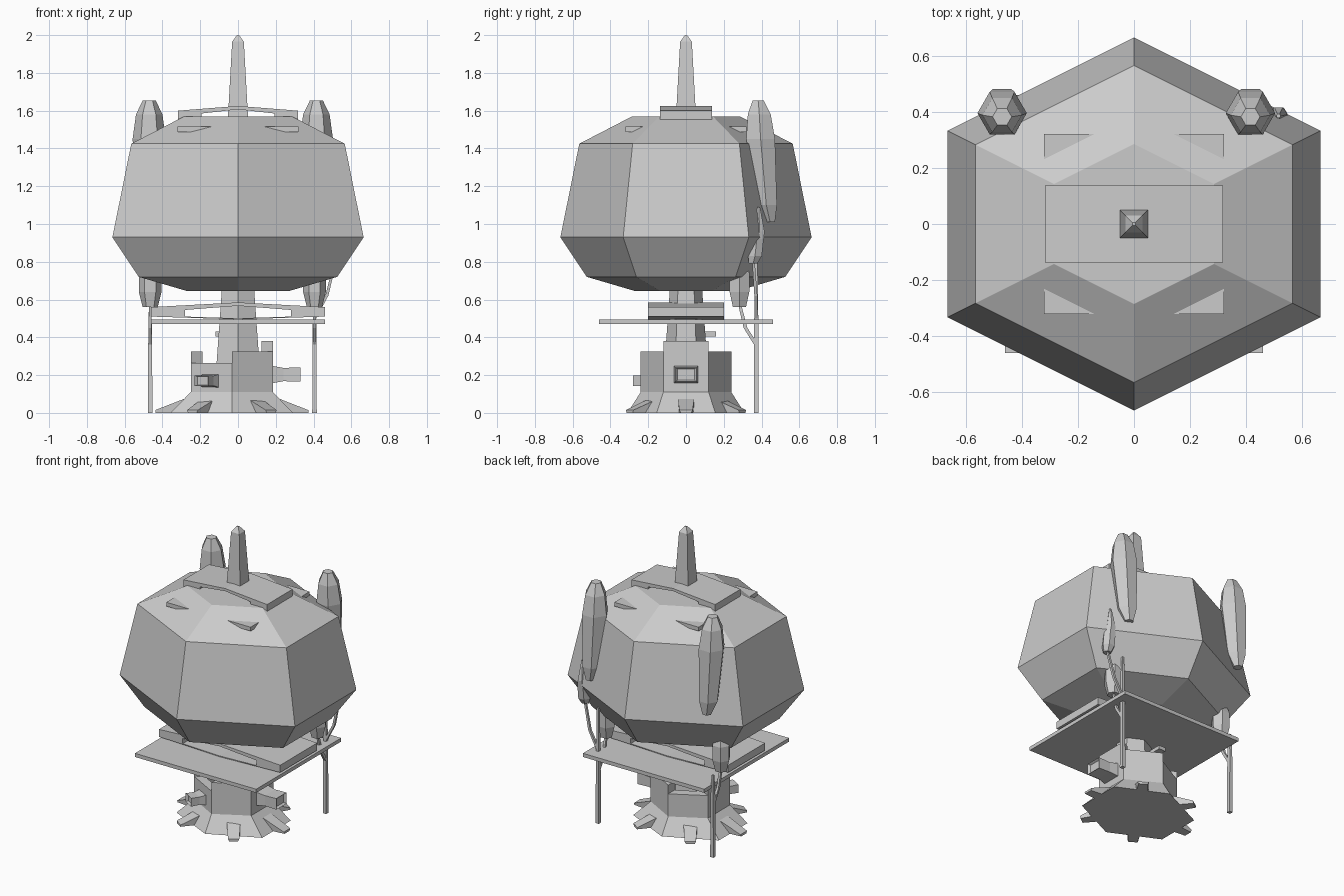
import bpy, bmesh, math
from mathutils import Vector, Matrix

if "Cube" in bpy.data.objects:
    bpy.data.objects.remove(bpy.data.objects["Cube"])

HEX = [(0, -1), (1, -.5), (1, .5), (0, 1), (-1, .5), (-1, -.5)]   # stretched hexagon
SQUARE = [(-1, -1), (1, -1), (1, 1), (-1, 1)]
REGULAR = [(math.cos(i * math.pi / 3), math.sin(i * math.pi / 3)) for i in range(6)]


def finish(name, bm, matrix=None):
    bmesh.ops.recalc_face_normals(bm, faces=bm.faces)
    mesh = bpy.data.meshes.new(name)
    bm.to_mesh(mesh)
    bm.free()
    ob = bpy.data.objects.new(name, mesh)
    if matrix:
        ob.matrix_world = matrix
    bpy.context.collection.objects.link(ob)
    return ob


def loft(name, shape, rings, matrix=None):
    """Stack of scaled outlines; each ring is (cx, cy, z, rx, ry)."""
    bm = bmesh.new()
    loops = [[bm.verts.new((cx + x * rx, cy + y * ry, z)) for x, y in shape]
             for cx, cy, z, rx, ry in rings]
    n = len(shape)
    for a, b in zip(loops, loops[1:]):
        for i in range(n):
            j = (i + 1) % n
            bm.faces.new((a[i], a[j], b[j], b[i]))
    bm.faces.new(loops[0][::-1])
    bm.faces.new(loops[-1])
    return finish(name, bm, matrix)


def box(name, x, y, z0, z1):
    return loft(name, SQUARE, [(0, 0, z0, x, y), (0, 0, z1, x, y)])


def bent_frame(name, top, scale, depth):
    """Shallow gabled frame with an open middle, extruded along y."""
    outer = [(-.46, -.075), (-.46, -.025), (0, 0), (.46, -.025), (.46, -.075), (0, -.09)]
    inner = [(-.28, -.075), (-.28, -.04), (0, -.018), (.28, -.04), (.28, -.075), (0, -.084)]
    bm = bmesh.new()
    rows = [[bm.verts.new((x * scale, y, top + z)) for x, z in prof]
            for prof, y in ((outer, -depth), (outer, depth), (inner, depth), (inner, -depth))]
    for k in range(4):
        a, b = rows[k], rows[(k + 1) % 4]
        for i in range(6):
            j = (i + 1) % 6
            bm.faces.new((a[i], a[j], b[j], b[i]))
    return finish(name, bm)


# Main hexagonal body
loft("body", HEX, [(0, 0, z, r, r) for z, r in
                   ((.645, .27), (.72, .525), (.93, .665), (1.425, .565), (1.57, .285))])

# Roof platform, frame and spire
box("roof_platform", .32, .32, 1.488, 1.515)
bent_frame("roof_frame", 1.625, .69, .138)
loft("spire", SQUARE, [(0, 0, z, r, r) for z, r in
                       ((1.55, .054), (1.965, .031), (2.0, .006))])

# Trunk, lower platform and frame
loft("trunk", HEX, [(0, 0, .1, .125, .125), (0, 0, .66, .085, .085)])
box("lower_platform", .46, .46, .47, .495)
bent_frame("lower_frame", .585, 1, .2)
loft("trunk_stub", SQUARE, [(-.095, .115, .405, .025, .045), (-.095, .115, .43, .025, .045)])

# Flared foot
CX = -.033
loft("foot", HEX, [(CX, 0, 0, .325, .31), (CX, 0, .11, .217, .24)])

# Stepped ring of six walls
for i, h in enumerate((.325, .38, .325, .265, .325, .265)):
    a, b = HEX[i], HEX[(i + 1) % 6]
    outline = [a, b, (b[0] * .72, b[1] * .72), (a[0] * .72, a[1] * .72)]
    loft(f"base_wall_{i}", outline, [(CX, 0, .1, .217, .24), (CX, 0, h, .217, .24)])

# Root wedges, one at the middle of each foot side
for i in range(6):
    a, b = HEX[i], HEX[(i + 1) % 6]
    mid = Vector(((a[0] + b[0]) / 2 * .325, (a[1] + b[1]) / 2 * .31, 0))
    m = Matrix.Translation((CX, 0, 0)) @ Matrix.Rotation(math.atan2(mid.y, mid.x), 4, 'Z')
    r = mid.length
    bm = bmesh.new()
    near = [bm.verts.new(p) for p in ((r - .1, -.045, 0), (r - .1, .045, 0),
                                      (r - .1, .045, .085), (r - .1, -.045, .085))]
    far = [bm.verts.new(p) for p in ((r + .08, -.028, 0), (r + .08, .028, 0),
                                     (r + .08, .035, .015), (r + .08, -.035, .015))]
    for k in range(4):
        bm.faces.new((near[k], near[(k + 1) % 4], far[(k + 1) % 4], far[k]))
    bm.faces.new(near[::-1])
    bm.faces.new(far)
    finish(f"root_{i}", bm, m)

# Window boxes sticking out of the base walls
for name, pos, ang, length in (("right_window", (.17, 0, .203), 0, .16),
                               ("front_window", (-.14, -.17, .17), math.radians(-121), .105)):
    s = .75 if name == "front_window" else 1
    m = (Matrix.Translation(pos) @ Matrix.Rotation(ang, 4, 'Z')
         @ Matrix.Rotation(math.pi / 2, 4, 'Y'))
    loft(name, SQUARE, [(0, 0, 0, .048 * s, .065 * s), (0, 0, length * .45, .035 * s, .055 * s),
                        (0, 0, length, .038 * s, .055 * s),
                        (0, 0, length - .015, .03 * s, .045 * s)], m)

# Hanging pods and posts at the back corners
for side, x, px in (("left", -.47, -.465), ("right", .415, .405)):
    loft(f"{side}_large_pod", REGULAR,
         [(x, y, z, r, r) for y, z, r in ((.445, 1.01, .03), (.425, 1.1, .065),
                                          (.395, 1.45, .088), (.388, 1.58, .07),
                                          (.382, 1.655, .034))])
    loft(f"{side}_small_pod", REGULAR,
         [(px, .283, z, r, r) for z, r in ((.56, .04), (.64, .06), (.74, .06), (.83, .025))])
    top = .79 if side == "right" else .56
    loft(f"{side}_post", SQUARE, [(px, .372, 0, .012, .013), (px, .372, .4, .01, .012),
                                  (px, .372, top, .007, .007)])
    loft(f"{side}_branch", SQUARE, [(px, .372, .36, .009, .011), (px, .315, .45, .008, .01),
                                    (px, .285, .57, .007, .008)])

# Extra upper pod and its branch on the right
loft("side_pod", REGULAR, [(.515, y, z, r, r) for y, z, r in
                           ((.355, .79, .026), (.365, .83, .042), (.375, .92, .042),
                            (.39, .96, .03), (.385, 1.09, .008))])
loft("side_branch", SQUARE, [(.405, .372, .5, .009, .009), (.47, .37, .62, .008, .008),
                             (.515, .357, .8, .007, .007)])
